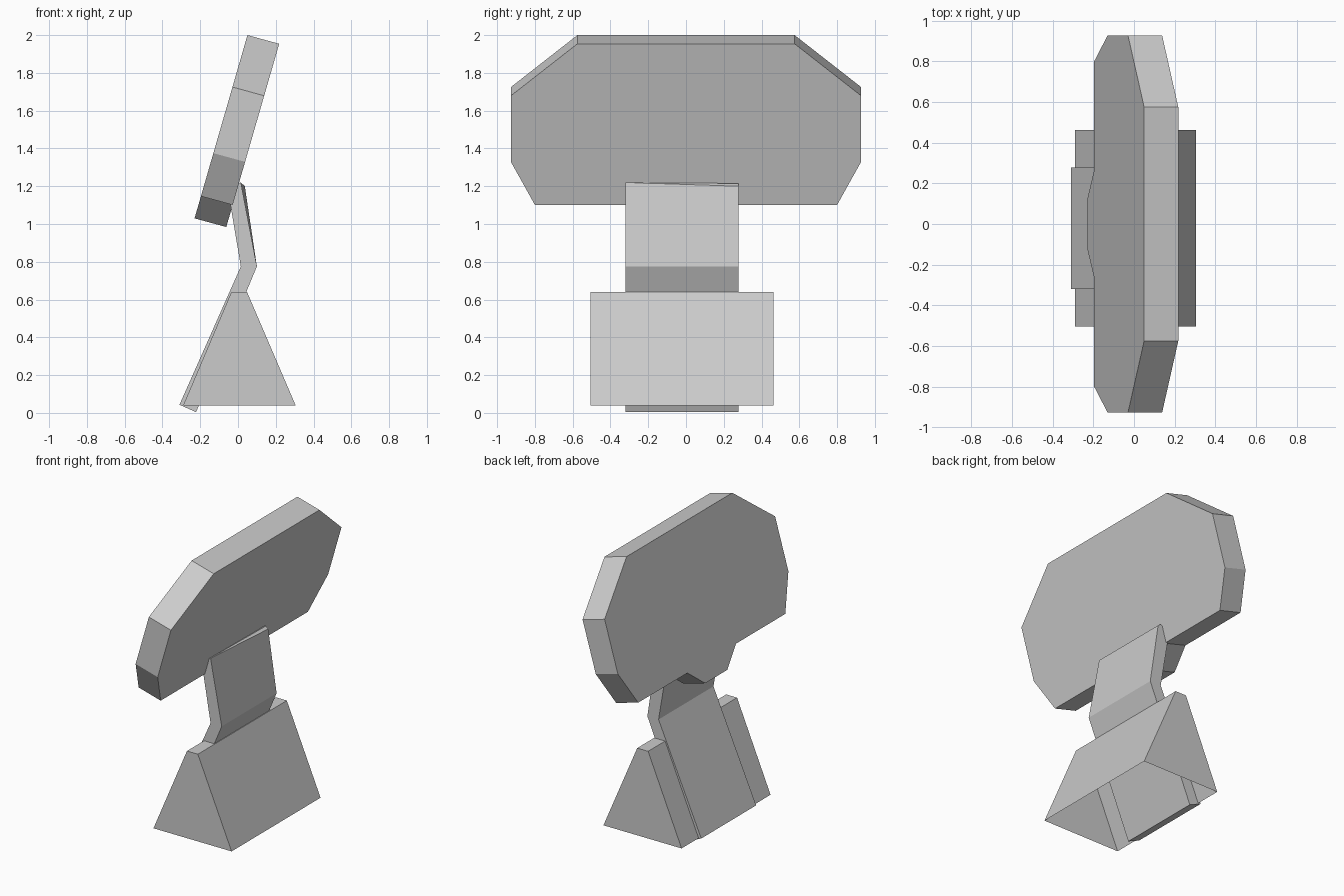
import bpy, bmesh
from mathutils import Vector

cube = bpy.data.objects.get("Cube")
if cube:
    bpy.data.objects.remove(cube, do_unlink=True)

grey = bpy.data.materials.new("light_grey")
grey.use_nodes = True
grey.diffuse_color = (0.6, 0.6, 0.6, 1)
grey.node_tree.nodes["Principled BSDF"].inputs["Base Color"].default_value = (0.6, 0.6, 0.6, 1)


def loft(name, start, end, open_edges=()):
    """Join two matching outlines with flat sides and capped ends."""
    bm = bmesh.new()
    a = [bm.verts.new(p) for p in start]
    b = [bm.verts.new(p) for p in end]
    bm.faces.new(a)
    bm.faces.new(b[::-1])
    n = len(a)
    for i in range(n):
        if i not in open_edges:
            j = (i + 1) % n
            bm.faces.new((a[j], a[i], b[i], b[j]))
    bmesh.ops.recalc_face_normals(bm, faces=bm.faces)
    mesh = bpy.data.meshes.new(name)
    bm.to_mesh(mesh)
    bm.free()
    mesh.materials.append(grey)
    obj = bpy.data.objects.new(name, mesh)
    bpy.context.collection.objects.link(obj)
    return obj


def at_y(profile, y):
    return [Vector((x, y, z)) for x, z in profile]


# Base: trapezoid shell, open underneath (first edge is the floor)
base = [(0.305, 0.04), (-0.29, 0.04), (-0.035, 0.64), (0.048, 0.64)]
loft("base_shell", at_y(base, -0.505), at_y(base, 0.462), open_edges=(0,))

# Neck: bent slab running down the slope, slightly twisted at its top
bend = [(0.015, 0.775), (-0.31, 0.043), (-0.222, 0.004), (0.1, 0.775)]
front_top = [(0.015, 1.22), (-0.055, 1.19)]
back_top = [(0.036, 1.20), (0.018, 1.215), (-0.055, 1.19)]
front_top.insert(1, (0.01, 1.219))
loft("neck", at_y(bend + front_top, -0.32), at_y(bend + back_top, 0.277))

# Head: leaning panel with clipped corners and a small lower tab
half = [(0.575, 2.0), (0.927, 1.725), (0.927, 1.375), (0.8, 1.147),
        (0.265, 1.147), (0.12, 1.03)]
outline = half + [(-y, z) for y, z in reversed(half)]
lean = 0.28 / 0.97
rear = [Vector((-0.23 + (z - 1.03) * lean, y, z)) for y, z in outline]
depth = Vector((0.168, 0, -0.046))
loft("head_panel", rear, [p + depth for p in rear])
